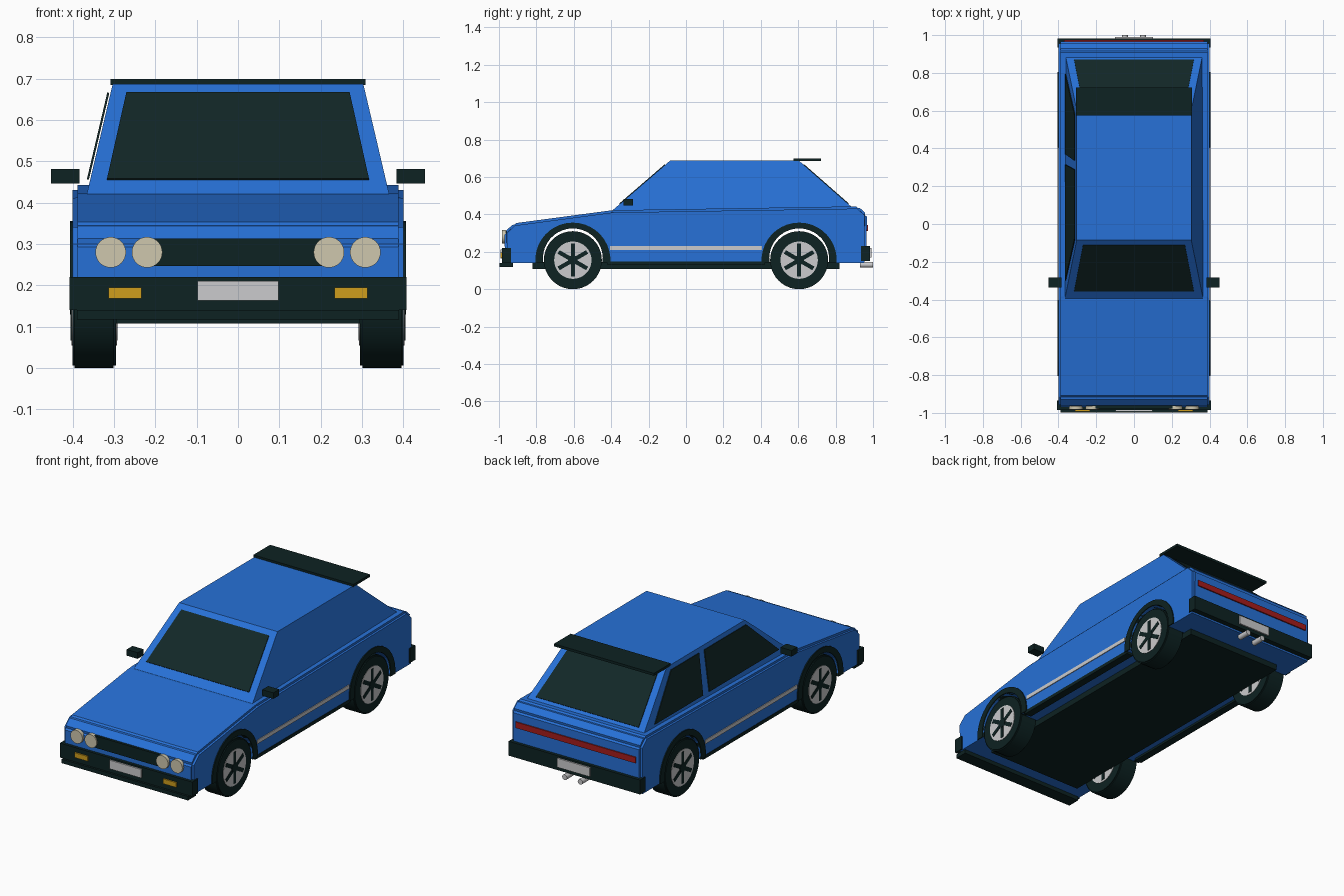
import bpy, bmesh, math
from mathutils import Vector, Matrix

if "Cube" in bpy.data.objects:
    bpy.data.objects.remove(bpy.data.objects["Cube"])


def material(name, rgb):
    m = bpy.data.materials.new(name)
    m.use_nodes = True
    m.diffuse_color = (*rgb, 1)
    bsdf = m.node_tree.nodes["Principled BSDF"]
    bsdf.inputs["Base Color"].default_value = (*rgb, 1)
    bsdf.inputs["Roughness"].default_value = 0.6
    return m


BLUE = material("body blue", (0.02, 0.165, 0.68))
TRIM = material("black trim", (0.004, 0.016, 0.016))
GLASS = material("dark glass", (0.006, 0.02, 0.02))
SILVER = material("silver", (0.6, 0.6, 0.61))
CREAM = material("lamp cream", (0.62, 0.57, 0.42))
AMBER = material("indicator amber", (0.62, 0.34, 0.012))
RED = material("tail red", (0.38, 0.012, 0.012))


def finish(name, bm, mat, smooth=False):
    bmesh.ops.recalc_face_normals(bm, faces=bm.faces[:])
    me = bpy.data.meshes.new(name)
    bm.to_mesh(me)
    bm.free()
    ob = bpy.data.objects.new(name, me)
    bpy.context.collection.objects.link(ob)
    me.materials.append(mat)
    if smooth:
        bpy.ops.object.select_all(action="DESELECT")
        bpy.context.view_layer.objects.active = ob
        ob.select_set(True)
        bpy.ops.object.shade_smooth_by_angle(angle=math.radians(35))
    return ob


def box(name, mat, xs, ys, zs, turn=None):
    bm = bmesh.new()
    bmesh.ops.create_cube(bm, size=1)
    for v in bm.verts:
        v.co = Vector([(a + b) / 2 + c * (b - a) for c, (a, b) in zip(v.co, (xs, ys, zs))])
    if turn:
        centre, angle = turn
        bmesh.ops.rotate(bm, cent=centre, matrix=Matrix.Rotation(angle, 3, "X"), verts=bm.verts[:])
    return finish(name, bm, mat)


def cylinder(name, mat, centre, radius, length, axis, sides=32, bevel=0):
    bm = bmesh.new()
    bmesh.ops.create_cone(bm, cap_ends=True, segments=sides, radius1=radius, radius2=radius, depth=length)
    if bevel:
        rims = [e for e in bm.edges if any(len(f.verts) > 4 for f in e.link_faces)]
        bmesh.ops.bevel(bm, geom=rims, offset=bevel, segments=2, affect="EDGES")
    turn = Matrix.Rotation(math.pi / 2, 4, "Y" if axis == "X" else "X")
    bmesh.ops.transform(bm, matrix=Matrix.Translation(centre) @ turn, verts=bm.verts[:])
    return finish(name, bm, mat, True)


def extrude_side(profile, x0, x1):
    """Solid from a (y, z) outline swept between two x positions."""
    bm = bmesh.new()
    face = bm.faces.new([bm.verts.new((x0, y, z)) for y, z in profile])
    out = bmesh.ops.extrude_face_region(bm, geom=[face])["geom"]
    bmesh.ops.translate(bm, vec=(x1 - x0, 0, 0), verts=[g for g in out if isinstance(g, bmesh.types.BMVert)])
    return bm


def plate(name, mat, corners, lift=0.004):
    """Thin panel lying on a sloping surface, raised away from the cabin."""
    pts = [Vector(c) for c in corners]
    n = (pts[1] - pts[0]).cross(pts[2] - pts[0]).normalized()
    if n.dot(sum(pts, Vector()) / 4 - Vector((0, 0.25, 0.5))) < 0:
        n = -n
    bm = bmesh.new()
    low = [bm.verts.new(p + n * (lift - 0.005)) for p in pts]
    top = [bm.verts.new(p + n * lift) for p in pts]
    bm.faces.new(low)
    bm.faces.new(top)
    for i in range(4):
        j = (i + 1) % 4
        bm.faces.new((low[i], low[j], top[j], top[i]))
    return finish(name, bm, mat)


AXLES = (-0.605, 0.605)
WHEEL_Z, FLOOR = 0.155, 0.14


def arc(y, z, r, base, steps=20):
    """Arch over a wheel from front foot to rear foot."""
    a = math.asin((base - z) / r)
    angles = [math.pi - a - (math.pi - 2 * a) * i / steps for i in range(steps + 1)]
    return [(y + r * math.cos(t), z + r * math.sin(t)) for t in angles]


# Lower body with open wheel wells
outline = [(0.965, FLOOR), (0.967, 0.4), (0.92, 0.443), (-0.395, 0.422),
           (-0.92, 0.352), (-0.97, 0.305), (-0.968, FLOOR)]
for y in AXLES:
    outline += arc(y, 0.165, 0.16, FLOOR)
bm = extrude_side(outline, -0.4, 0.4)
outer = [e for e in bm.edges if all(abs(v.co.y) > 0.9 or v.co.z > 0.34 for v in e.verts)]
bmesh.ops.bevel(bm, geom=outer, offset=0.012, segments=2, affect="EDGES")
finish("body", bm, BLUE)

# Cabin
BASE, ROOF = 0.42, 0.687


def side_x(z):
    return 0.366 - (z - BASE) * 0.235


def front_y(z):
    return -0.395 + (z - BASE) * 1.16


def rear_y(z):
    return 0.908 - (z - BASE) * 1.14


bm = bmesh.new()
rings = [[bm.verts.new((s * side_x(z), f(z), z)) for s, f in
          ((-1, front_y), (1, front_y), (1, rear_y), (-1, rear_y))] for z in (BASE, ROOF)]
for ring in rings:
    bm.faces.new(ring)
for i in range(4):
    j = (i + 1) % 4
    bm.faces.new((rings[0][i], rings[0][j], rings[1][j], rings[1][i]))
finish("cabin", bm, BLUE)

# Glass
LOW, HIGH = 0.455, 0.665
for name, f in (("windshield", front_y), ("rear_window", rear_y)):
    plate(name, GLASS, [(-0.317, f(LOW), LOW), (0.317, f(LOW), LOW),
                        (0.27, f(HIGH), HIGH), (-0.27, f(HIGH), HIGH)])
for name, ys in (("front_side_window", (-0.30, 0.315, 0.288, -0.08)),
                 ("rear_side_window", (0.37, 0.795, 0.58, 0.335))):
    plate(name, GLASS, [(-side_x(z), y, z) for y, z in zip(ys, (LOW, LOW, HIGH, HIGH))], 0.008)

# Roof spoiler, floor, bumpers and front lip
box("spoiler", TRIM, (-0.308, 0.308), (0.575, 0.722), (0.685, 0.699))
box("floor", TRIM, (-0.295, 0.295), (-0.82, 0.82), (0.108, 0.145))
box("front_bumper", TRIM, (-0.408, 0.408), (-0.985, -0.935), (0.14, 0.22))
box("rear_bumper", TRIM, (-0.405, 0.405), (0.935, 0.983), (0.15, 0.23))
box("front_lip", TRIM, (-0.39, 0.39), (-0.997, -0.925), (0.118, 0.14))

# Front face
box("grille", TRIM, (-0.22, 0.22), (-0.976, -0.96), (0.247, 0.313))
box("front_plate", SILVER, (-0.098, 0.098), (-0.993, -0.984), (0.163, 0.211))
for s in (-1, 1):
    for x in (0.22, 0.308):
        cylinder("headlight", CREAM, (s * x, -0.973, 0.28), 0.037, 0.02, "Y")
    box("indicator", AMBER, sorted((s * 0.233, s * 0.313)), (-0.993, -0.984), (0.168, 0.195))

# Rear face
box("tail_light", RED, (-0.37, 0.37), (0.965, 0.973), (0.31, 0.343))
box("rear_plate", SILVER, (-0.1, 0.1), (0.982, 0.991), (0.17, 0.22))
for x in (-0.048, 0.048):
    cylinder("exhaust", SILVER, (x, 0.965, 0.131), 0.015, 0.07, "Y", 16)

# Sides: mirrors, trim strips, sills, arches and wheels
for s in (-1, 1):
    box("mirror", TRIM, sorted((s * 0.384, s * 0.452)), (-0.335, -0.283), (0.447, 0.481))
    box("side_strip", SILVER, sorted((s * 0.396, s * 0.404)), (-0.405, 0.405), (0.21, 0.231))
    box("sill", TRIM, sorted((s * 0.36, s * 0.402)), (-0.42, 0.42), (0.128, 0.147))
    for y in AXLES:
        ring = arc(y, WHEEL_Z, 0.201, FLOOR) + arc(y, 0.165, 0.16, FLOOR)[::-1]
        finish("wheel_arch", extrude_side(ring, s * 0.37, s * 0.406), TRIM)
        hub = Vector((s * 0.348, y, WHEEL_Z))
        cylinder("tyre", TRIM, hub, 0.155, 0.106, "X", 40, 0.006)
        cylinder("rim", SILVER, hub, 0.1, 0.11, "X")
        cylinder("hub", TRIM, hub, 0.026, 0.116, "X", 16)
        for k in range(3):
            box("spoke", TRIM, (hub.x - 0.057, hub.x + 0.057), (y - 0.011, y + 0.011),
                (WHEEL_Z - 0.088, WHEEL_Z + 0.088), (hub, k * math.pi / 3))
